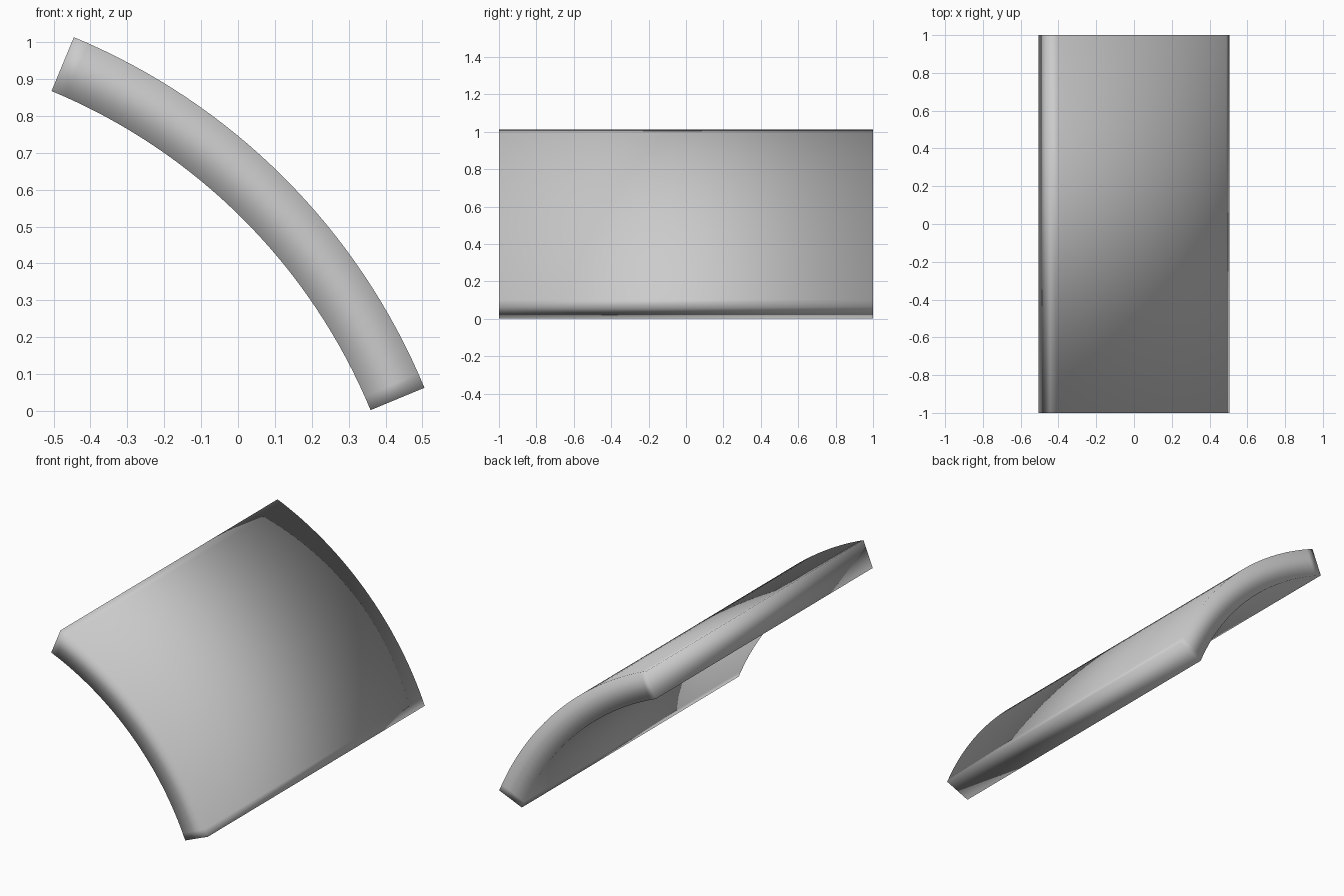
import bpy, bmesh, math

if "Cube" in bpy.data.objects:
    bpy.data.objects.remove(bpy.data.objects["Cube"])

CX, CZ = -1.117, -0.609      # arc centre
R_IN, R_OUT = 1.598, 1.756   # inner and outer radius
A0, A1, SEGMENTS = 22.5, 67.5, 32


def arc_point(radius, i, y):
    a = math.radians(A0 + (A1 - A0) * i / SEGMENTS)
    return (CX + radius * math.cos(a), y, CZ + radius * math.sin(a))


# Curved panel: a thick 45 degree arc swept along y, as rings of four corners
bm = bmesh.new()
corners = [(R_IN, -1), (R_OUT, -1), (R_OUT, 1), (R_IN, 1)]
rings = [[bm.verts.new(arc_point(r, i, y)) for r, y in corners]
         for i in range(SEGMENTS + 1)]
for a, b in zip(rings, rings[1:]):
    for k in range(4):
        n = (k + 1) % 4
        bm.faces.new((a[k], a[n], b[n], b[k]))

# Lower and upper end faces
bm.faces.new(rings[0])
bm.faces.new(rings[-1])
bmesh.ops.recalc_face_normals(bm, faces=bm.faces)

# Shading is smooth all over, including the rims
for f in bm.faces:
    f.smooth = True
mesh = bpy.data.meshes.new("curved_panel")
bm.to_mesh(mesh)
bm.free()
panel = bpy.data.objects.new("curved_panel", mesh)
bpy.context.collection.objects.link(panel)
